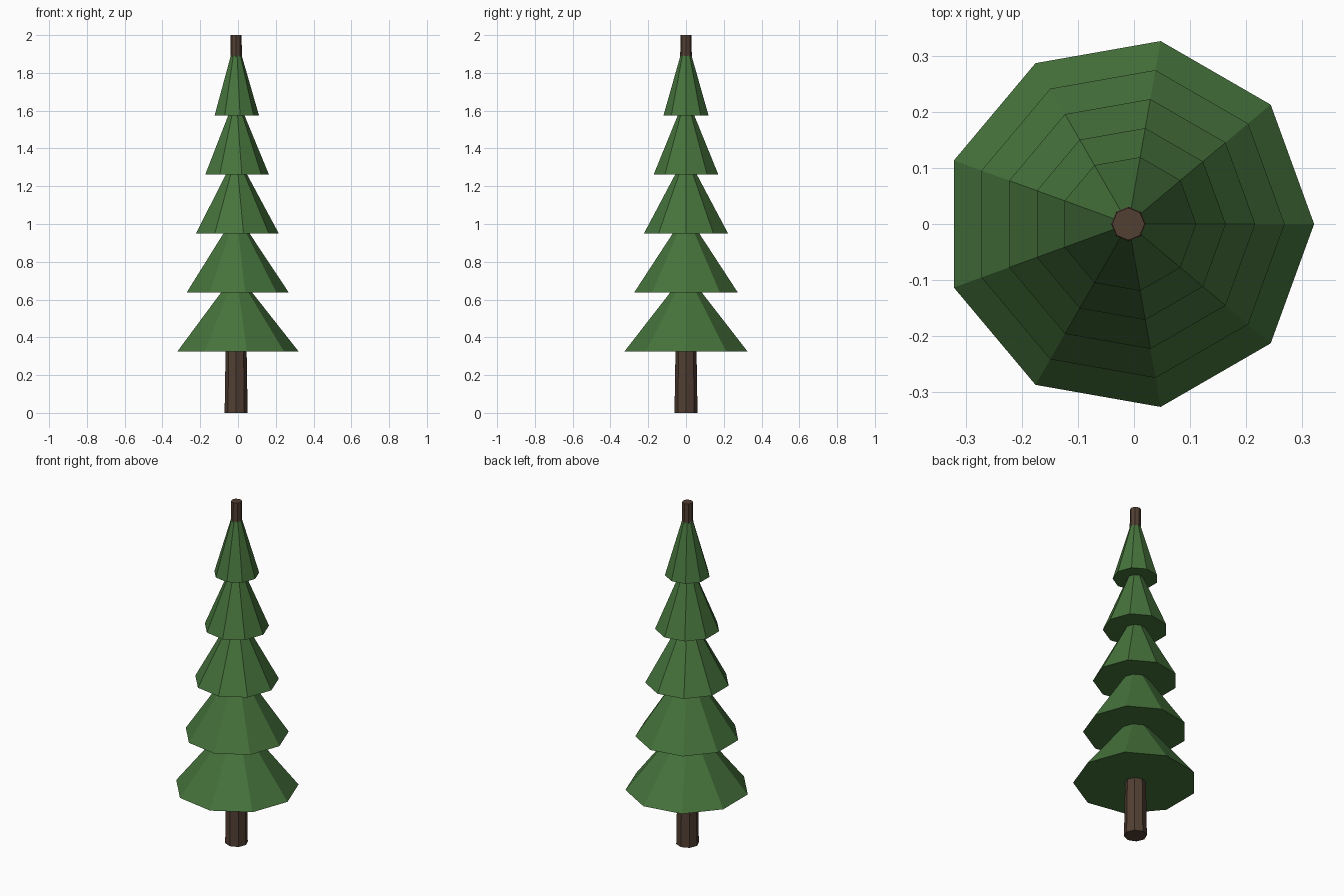
import bpy, bmesh
from math import cos, sin, tau

if "Cube" in bpy.data.objects:
    bpy.data.objects.remove(bpy.data.objects["Cube"])

CX = -0.01  # trunk axis, so the nine-sided foliage is centred


def material(name, rgb):
    m = bpy.data.materials.new(name)
    m.diffuse_color = (*rgb, 1)
    m.use_nodes = True
    m.node_tree.nodes["Principled BSDF"].inputs["Base Color"].default_value = m.diffuse_color
    return m


def tapered(name, sides, r0, r1, z0, z1, mat):
    """Closed flat-shaded frustum (cone when r1 is 0), one corner on +x."""
    bm = bmesh.new()

    def ring(r, z):
        return [bm.verts.new((CX + r * cos(tau * i / sides), r * sin(tau * i / sides), z))
                for i in range(sides)]

    low = ring(r0, z0)
    bm.faces.new(low[::-1])
    if r1 > 0:
        high = ring(r1, z1)
        bm.faces.new(high)
    else:
        apex = bm.verts.new((CX, 0, z1))
    for i in range(sides):
        j = (i + 1) % sides
        top = [high[j], high[i]] if r1 > 0 else [apex]
        bm.faces.new([low[i], low[j], *top])
    me = bpy.data.meshes.new(name)
    bm.to_mesh(me)
    bm.free()
    me.materials.append(mat)
    ob = bpy.data.objects.new(name, me)
    bpy.context.collection.objects.link(ob)
    return ob


bark = material("bark", (0.084, 0.05, 0.034))
needles = material("needles", (0.061, 0.171, 0.045))

# Trunk runs the full height and pokes out at the tip
tapered("trunk", 8, 0.061, 0.029, 0, 2.0, bark)

# Five foliage tiers, shrinking upward
for k in range(5):
    z = 0.325 + 0.3125 * k
    tapered(f"foliage_tier_{k + 1}", 9, 0.331 - 0.0525 * k, 0, z, z + 0.42, needles)
